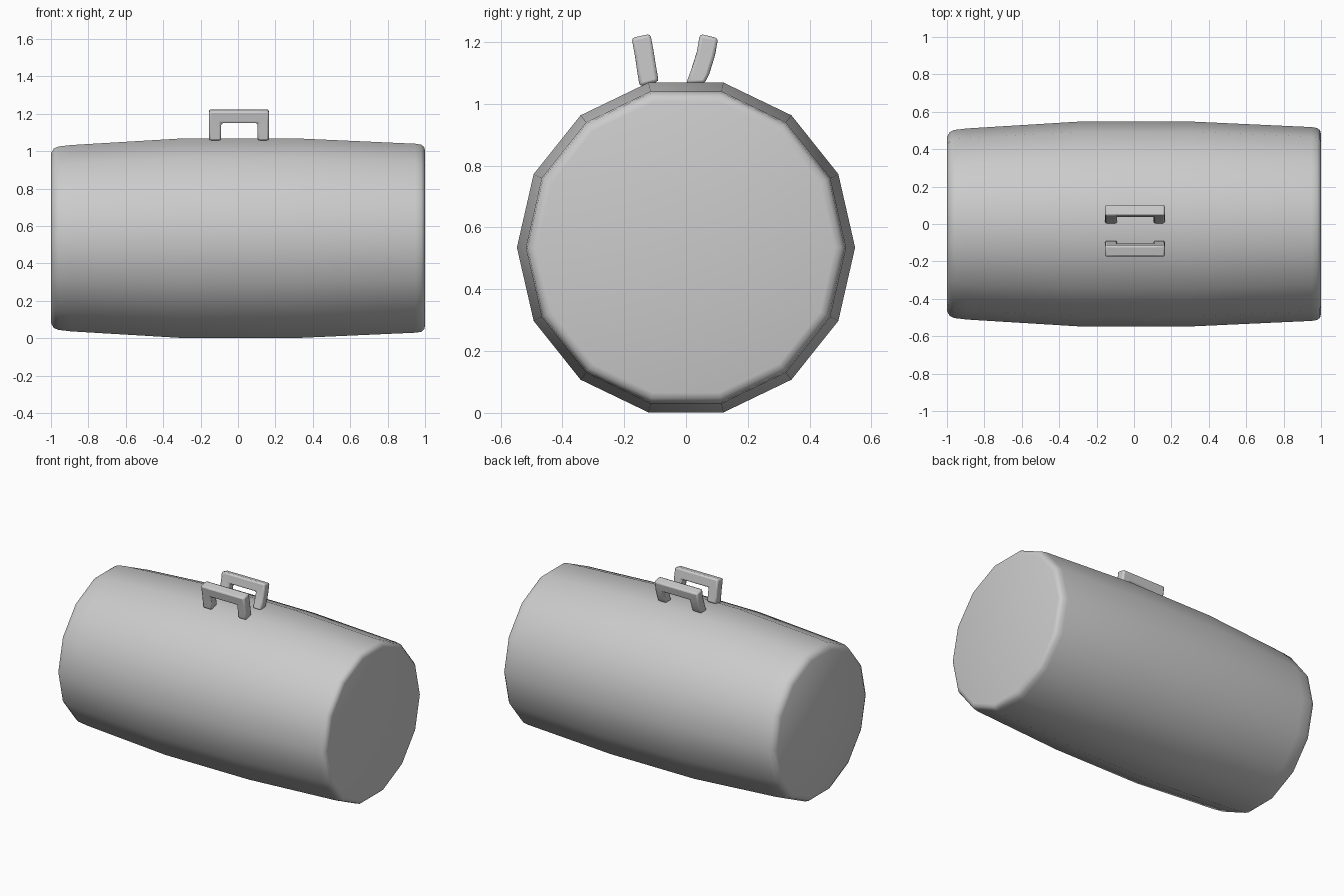
import bpy, bmesh
from math import sin, cos, pi

if "Cube" in bpy.data.objects:
    bpy.data.objects.remove(bpy.data.objects["Cube"])

SIDES, CENTRE_Z = 14, 0.535


def finish(name, bm, angle):
    bmesh.ops.recalc_face_normals(bm, faces=bm.faces)
    mesh = bpy.data.meshes.new(name)
    bm.to_mesh(mesh)
    bm.free()
    ob = bpy.data.objects.new(name, mesh)
    bpy.context.collection.objects.link(ob)
    bpy.ops.object.select_all(action='DESELECT')
    ob.select_set(True)
    bpy.context.view_layer.objects.active = ob
    bpy.ops.object.shade_smooth_by_angle(angle=angle)
    return ob


# Bag body: 14-sided barrel along x, with softened rims and flat ends
profile = [(-1.0, 0.465), (-0.985, 0.492), (-0.96, 0.503), (-0.89, 0.511),
           (-0.3, 0.547), (0.32, 0.547),
           (0.95, 0.518), (0.98, 0.513), (0.995, 0.500), (1.0, 0.482)]
bm = bmesh.new()
rings = [[bm.verts.new((x, r * cos(2 * pi * i / SIDES),
                        CENTRE_Z + r * sin(2 * pi * i / SIDES)))
          for i in range(SIDES)] for x, r in profile]
for a, b in zip(rings, rings[1:]):
    for i in range(SIDES):
        j = (i + 1) % SIDES
        bm.faces.new((a[i], a[j], b[j], b[i]))
bm.faces.new(rings[0])
bm.faces.new(rings[-1])
finish("bag_body", bm, pi / 3)


# Handles: squared U shapes that lean outward as they rise
def handle(name, levels):
    xs = [-0.155, -0.09, 0.105, 0.165]
    bm = bmesh.new()
    grids = []
    for side in (0, 1):
        grids.append([[bm.verts.new((x, lv[side][0], lv[side][1])) for x in xs]
                      for lv in levels])
    top = len(levels) - 2
    cells = [(r, c) for r in range(top + 1) for c in range(3)
             if c != 1 or r == top]

    def wall(r0, c0, r1, c1):
        f, b = grids
        bm.faces.new((f[r0][c0], f[r1][c1], b[r1][c1], b[r0][c0]))

    for r, c in cells:
        for g in grids:
            bm.faces.new((g[r][c], g[r][c + 1], g[r + 1][c + 1], g[r + 1][c]))
        # Close the thickness wherever a cell has no neighbour
        if (r - 1, c) not in cells:
            wall(r, c, r, c + 1)
        if (r + 1, c) not in cells:
            wall(r + 1, c, r + 1, c + 1)
        if (r, c - 1) not in cells:
            wall(r, c, r + 1, c)
        if (r, c + 1) not in cells:
            wall(r, c + 1, r + 1, c + 1)
    for v in [v for v in bm.verts if not v.link_faces]:
        bm.verts.remove(v)
    ob = finish(name, bm, pi / 4)
    bevel = ob.modifiers.new("soft_edges", 'BEVEL')
    bevel.width, bevel.segments = 0.01, 2
    bevel.limit_method, bevel.angle_limit = 'ANGLE', pi / 4


# Each level gives (y, z) on the two faces of the strap
handle("back_handle", [((0.000, 1.065), (0.060, 1.065)),
                       ((0.015, 1.105), (0.075, 1.095)),
                       ((0.034, 1.163), (0.092, 1.150)),
                       ((0.045, 1.226), (0.104, 1.212))])
handle("front_handle", [((-0.150, 1.056), (-0.088, 1.072)),
                        ((-0.158, 1.105), (-0.096, 1.115)),
                        ((-0.164, 1.148), (-0.103, 1.160)),
                        ((-0.176, 1.213), (-0.115, 1.226))])
